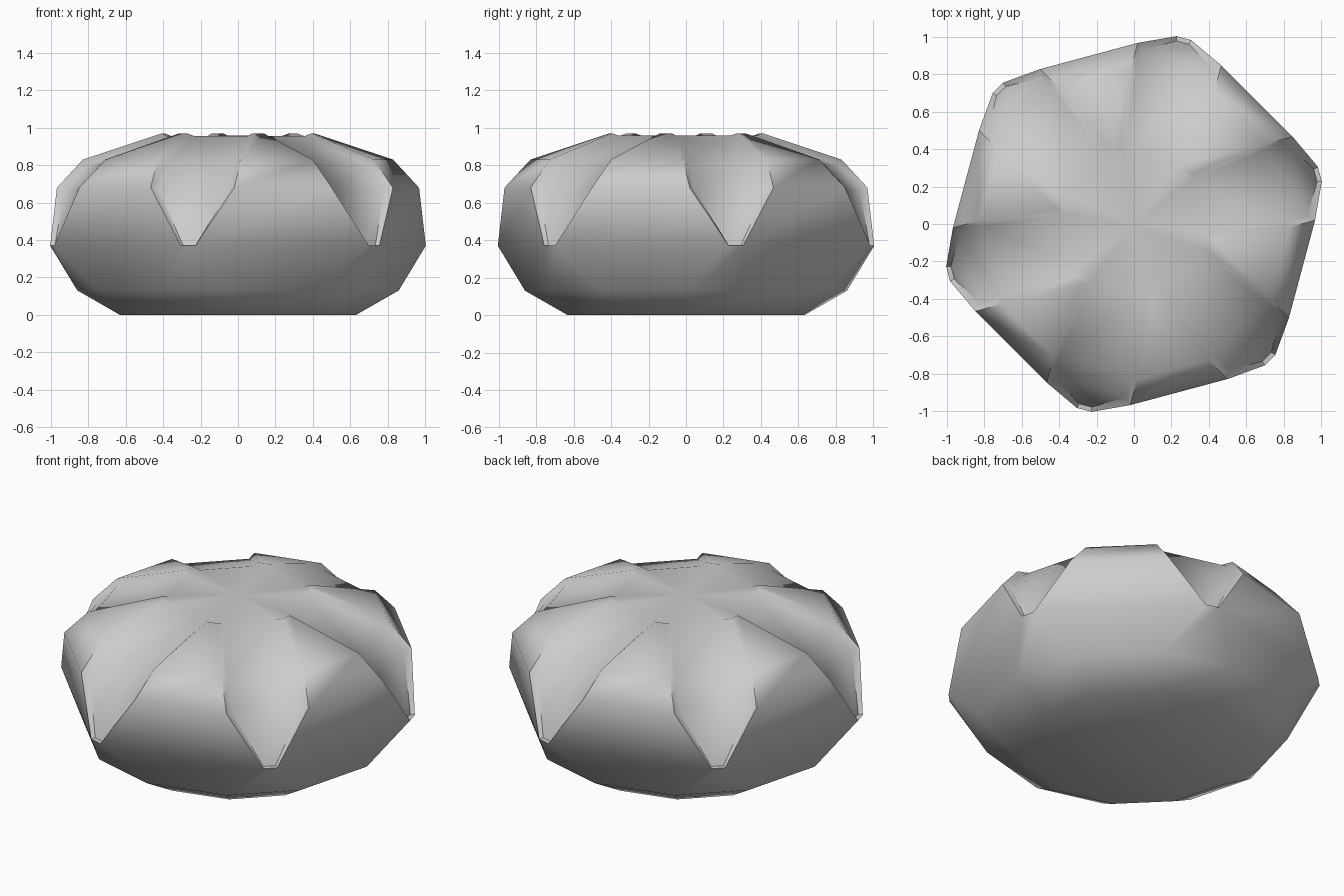
import bpy, bmesh
from math import cos, sin, radians

if "Cube" in bpy.data.objects:
    bpy.data.objects.remove(bpy.data.objects["Cube"])

# Section of one raised wedge: (distance from axis, half width, height)
SKIN = [(.608, .17, 0), (.825, .24, .13), (.911, .48, .37),
        (.93, .27, .68), (.806, .198, .83), (.415, .032, .97)]
# Matching edge of the sunken star, from petal tip to centre
STAR = [(.887, .472, .372), (.885, .283, .67), (.78, .219, .802), (.385, .05, .957)]

bm = bmesh.new()


def pair(d, h, z, angle):
    """Two mirrored points either side of a wedge's centre line."""
    c, s = cos(angle), sin(angle)
    return [bm.verts.new((d * c - t * s, d * s + t * c, z)) for t in (-h, h)]


wedges = []
for k in range(6):
    a = radians(45 + 60 * k)
    wedges.append(([pair(*p, a) for p in SKIN], [pair(*p, a) for p in STAR]))

for k in range(6):
    skin, star = wedges[k]
    nskin, nstar = wedges[(k + 1) % 6]
    # Raised crust wedge
    for lo, hi in zip(skin, skin[1:]):
        bm.faces.new((lo[0], lo[1], hi[1], hi[0]))
    # Lower body between the wedges
    for i in range(2):
        bm.faces.new((skin[i][1], nskin[i][0], nskin[i + 1][0], skin[i + 1][1]))
    # Sunken petal floor
    for i in range(3):
        bm.faces.new((star[i][1], nstar[i][0], nstar[i + 1][0], star[i + 1][1]))
    # Cut walls: both sides, inner point and petal tip
    for i in range(3):
        for s in range(2):
            bm.faces.new((skin[i + 2][s], skin[i + 3][s], star[i + 1][s], star[i][s]))
    bm.faces.new((skin[5][0], skin[5][1], star[3][1], star[3][0]))
    bm.faces.new((skin[2][1], nskin[2][0], nstar[0][0], star[0][1]))

# Base and star centre
bm.faces.new([v for skin, _ in wedges for v in skin[0]])
centre = bm.verts.new((0, 0, .958))
ring = [v for _, star in wedges for v in star[3]]
for i, v in enumerate(ring):
    bm.faces.new((v, ring[(i + 1) % 12], centre))

bmesh.ops.recalc_face_normals(bm, faces=bm.faces)
mesh = bpy.data.meshes.new("bread_roll")
bm.to_mesh(mesh)
bm.free()
roll = bpy.data.objects.new("bread_roll", mesh)
bpy.context.collection.objects.link(roll)
bpy.context.view_layer.objects.active = roll
roll.select_set(True)
bpy.ops.object.shade_smooth_by_angle(angle=radians(50))
